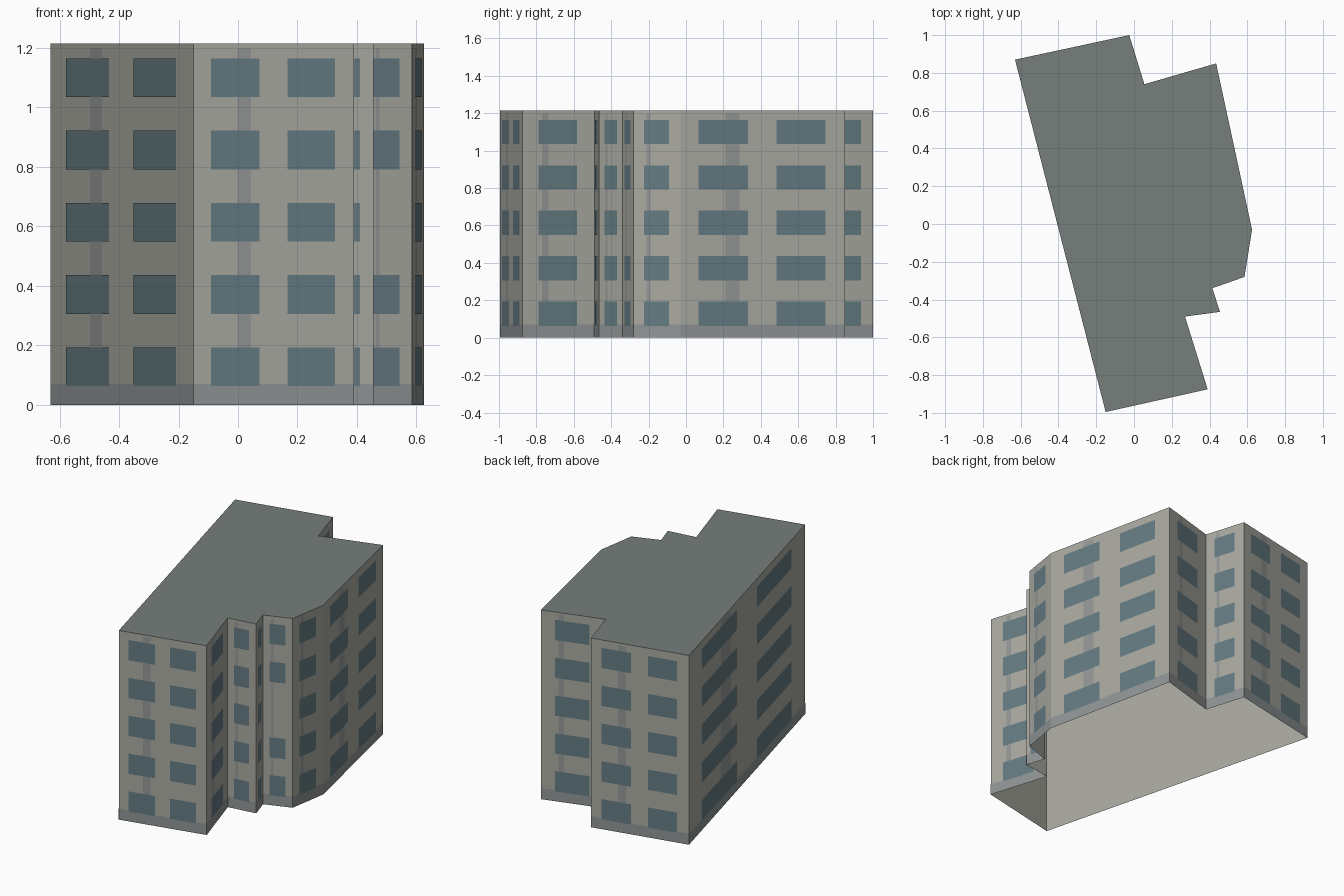
import bpy
from mathutils import Vector

if "Cube" in bpy.data.objects:
    bpy.data.objects.remove(bpy.data.objects["Cube"])

HEIGHT = 1.215
OFFSET = 0.0015
# Footprint, counter-clockwise from the back left corner
PLAN = [(-0.63, 0.87), (-0.15, -0.995), (0.39, -0.875), (0.27, -0.49),
        (0.455, -0.465), (0.415, -0.34), (0.585, -0.28), (0.625, -0.03),
        (0.435, 0.85), (0.055, 0.74), (-0.025, 1.0)]


def material(name, rgb):
    m = bpy.data.materials.new(name)
    m.diffuse_color = (*rgb, 1)
    m.use_nodes = True
    m.node_tree.nodes["Principled BSDF"].inputs["Base Color"].default_value = m.diffuse_color
    return m


def add_mesh(name, verts, faces, mat):
    me = bpy.data.meshes.new(name)
    me.from_pydata(verts, [], faces)
    me.materials.append(mat)
    ob = bpy.data.objects.new(name, me)
    bpy.context.collection.objects.link(ob)
    return ob


def add_panels(name, panels, mat):
    """Flat panels (wall, u0, u1, z0, z1, depth) laid on the outside of the walls."""
    verts, faces = [], []
    for wall, u0, u1, z0, z1, depth in panels:
        a, b = Vector(PLAN[wall]), Vector(PLAN[(wall + 1) % n])
        d = (b - a).normalized()
        out = Vector((d.y, -d.x)) * depth
        p, q = a.lerp(b, u0) + out, a.lerp(b, u1) + out
        i = len(verts)
        verts += [(p.x, p.y, z0), (q.x, q.y, z0), (q.x, q.y, z1), (p.x, p.y, z1)]
        faces.append((i, i + 1, i + 2, i + 3))
    return add_mesh(name, verts, faces, mat)


n = len(PLAN)
wall_mat = material("wall", (0.40, 0.40, 0.36))
roof_mat = material("roof", (0.18, 0.21, 0.20))
glass_mat = material("glass", (0.13, 0.20, 0.225))
base_mat = material("plinth", (0.28, 0.30, 0.30))
strip_mat = material("strip", (0.30, 0.31, 0.31))

# Walls: shell open at the bottom
verts = [(x, y, z) for z in (0, HEIGHT) for x, y in PLAN]
add_mesh("walls", verts,
         [(i, (i + 1) % n, (i + 1) % n + n, i + n) for i in range(n)], wall_mat)

# Flat roof
add_mesh("roof", [(x, y, HEIGHT) for x, y in PLAN], [tuple(range(n))], roof_mat)

# Windows, plinth band and vertical strips on every wall
windows, strips, plinth = [], [], []
for w in range(n):
    length = (Vector(PLAN[(w + 1) % n]) - Vector(PLAN[w])).length
    columns = [(0.11, 0.41), (0.585, 0.88)] if length > 0.5 else [(0.22, 0.755)]
    for floor in range(5):
        if w == 5 and floor == 2:      # one blank bay on the recessed wall
            continue
        z = 0.063 + 0.243 * floor
        windows += [(w, u0, u1, z, z + 0.13, OFFSET) for u0, u1 in columns]
    strips.append((w, 0.275, 0.36, 0.07, 1.2, OFFSET / 3))
    plinth.append((w, 0, 1, 0, 0.07, OFFSET / 2))
add_panels("windows", windows, glass_mat)
add_panels("wall_strips", strips, strip_mat)
add_panels("plinth_band", plinth, base_mat)
